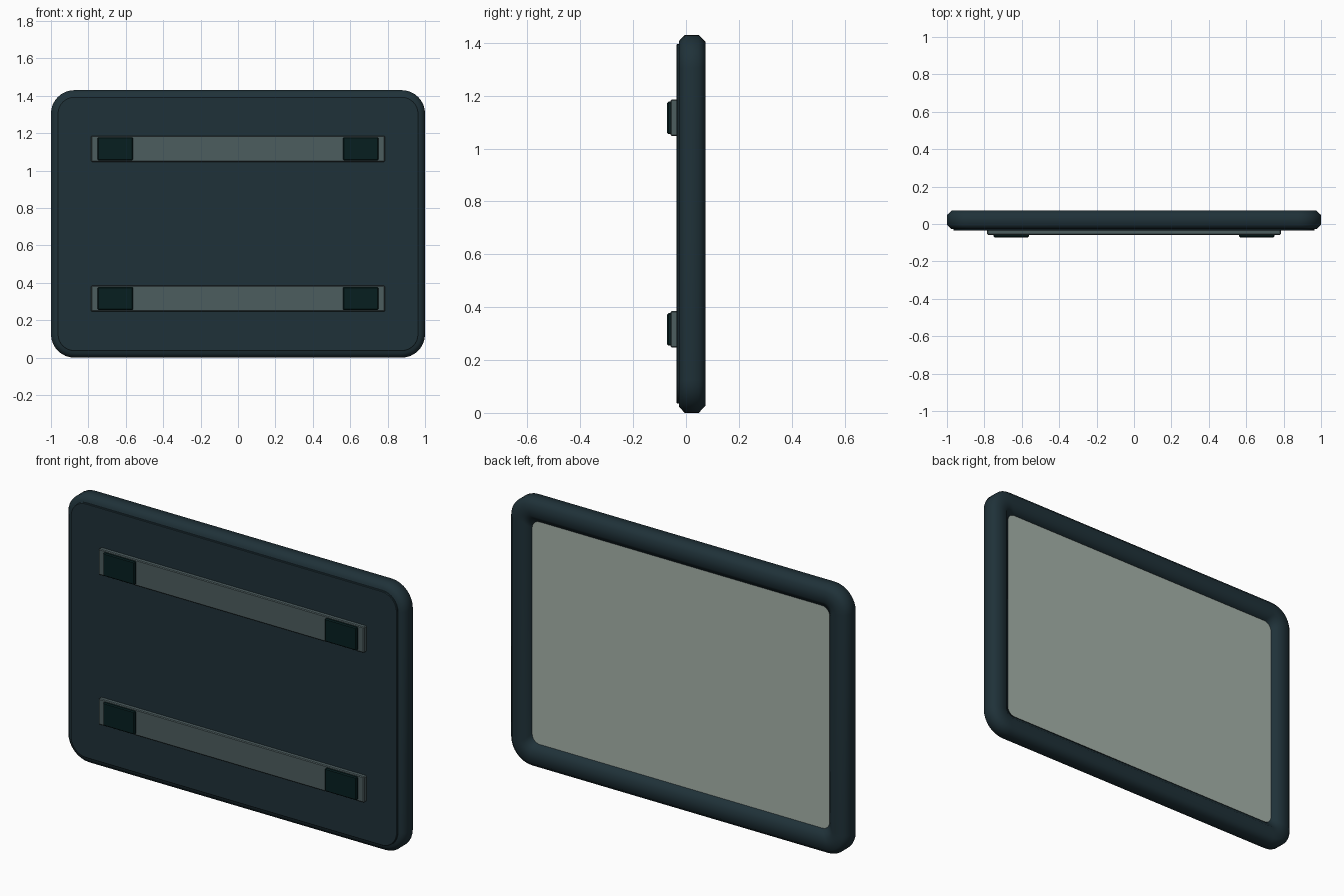
import bpy, bmesh, math

cube = bpy.data.objects.get("Cube")
if cube:
    bpy.data.objects.remove(cube)

HEIGHT = 1.43
MID_Z = HEIGHT / 2


def material(name, rgb):
    mat = bpy.data.materials.new(name)
    mat.use_nodes = True
    mat.diffuse_color = (*rgb, 1)
    bsdf = next(n for n in mat.node_tree.nodes if n.type == 'BSDF_PRINCIPLED')
    bsdf.inputs["Base Color"].default_value = (*rgb, 1)
    return mat


slate = material("dark slate", (0.0137, 0.031, 0.04))
grey = material("grey strip", (0.073, 0.109, 0.114))
black = material("dark green pad", (0.002, 0.0137, 0.0144))
pale = material("pale panel", (0.385, 0.452, 0.405))


def outline(inset, y, steps=8):
    """Rounded rectangle set in from the outer edge of the board."""
    radius = max(0.125 - inset, 0.045)
    points = []
    for corner, (sx, sz) in enumerate([(1, 1), (-1, 1), (-1, -1), (1, -1)]):
        cx = sx * (1 - inset - radius)
        cz = MID_Z + sz * (MID_Z - inset - radius)
        for i in range(steps + 1):
            a = math.pi / 2 * (corner + i / steps)
            points.append((cx + radius * math.cos(a), y, cz + radius * math.sin(a)))
    return points


def loft(name, section, mat, closed=False, angle=30):
    """Sweep an (inset, y) section round the board; cap it or close it."""
    bm = bmesh.new()
    loops = [[bm.verts.new(p) for p in outline(*s)] for s in section]
    pairs = list(zip(loops, loops[1:]))
    if closed:
        pairs.append((loops[-1], loops[0]))
    else:
        bm.faces.new(loops[0])
        bm.faces.new(loops[-1])
    for a, b in pairs:
        for i in range(len(a)):
            j = (i + 1) % len(a)
            bm.faces.new((a[i], a[j], b[j], b[i]))
    bmesh.ops.recalc_face_normals(bm, faces=bm.faces)
    finish(name, bm, mat, angle)


def finish(name, bm, mat, angle):
    mesh = bpy.data.meshes.new(name)
    bm.to_mesh(mesh)
    bm.free()
    mesh.materials.append(mat)
    obj = bpy.data.objects.new(name, mesh)
    bpy.context.collection.objects.link(obj)
    bpy.ops.object.select_all(action='DESELECT')
    obj.select_set(True)
    bpy.context.view_layer.objects.active = obj
    bpy.ops.object.shade_smooth_by_angle(angle=math.radians(angle))


def box(name, x, y, z, mat, bevel):
    """Chamfered box from (min, max) pairs."""
    bm = bmesh.new()
    bmesh.ops.create_cube(bm, size=1)
    for v in bm.verts:
        v.co = [(lo + hi) / 2 + c * (hi - lo) for c, (lo, hi) in zip(v.co, (x, y, z))]
    bmesh.ops.bevel(bm, geom=bm.edges[:], offset=bevel, segments=1,
                    profile=0.5, affect='EDGES')
    finish(name, bm, mat, 20)


# Wide frame with chamfered edges, sloping down to the panel
loft("frame", [(0, -0.005), (0, 0.048), (0.026, 0.073), (0.085, 0.073),
               (0.12, 0.044), (0.12, -0.02), (0.11, -0.027), (0.024, -0.027)],
     slate, closed=True, angle=60)

# Flat plate on the front side, with a small chamfer
loft("backing_plate", [(0.035, -0.015), (0.035, -0.033), (0.038, -0.036)], slate)

# Pale panel held within the frame on the rear side
loft("panel", [(0.116, 0.03), (0.116, 0.042)], pale)

# Mounting strips with a pad near each end
for level, z in (("lower", 0.316), ("upper", 1.116)):
    box(level + "_strip", (-0.785, 0.785), (-0.058, -0.03),
        (z - 0.069, z + 0.069), grey, 0.004)
    for side, s in (("left", 1), ("right", -1)):
        box(f"{level}_{side}_pad", (s * 0.656 - 0.094, s * 0.656 + 0.094),
            (-0.071, -0.05), (z - 0.062, z + 0.062), black, 0.005)
